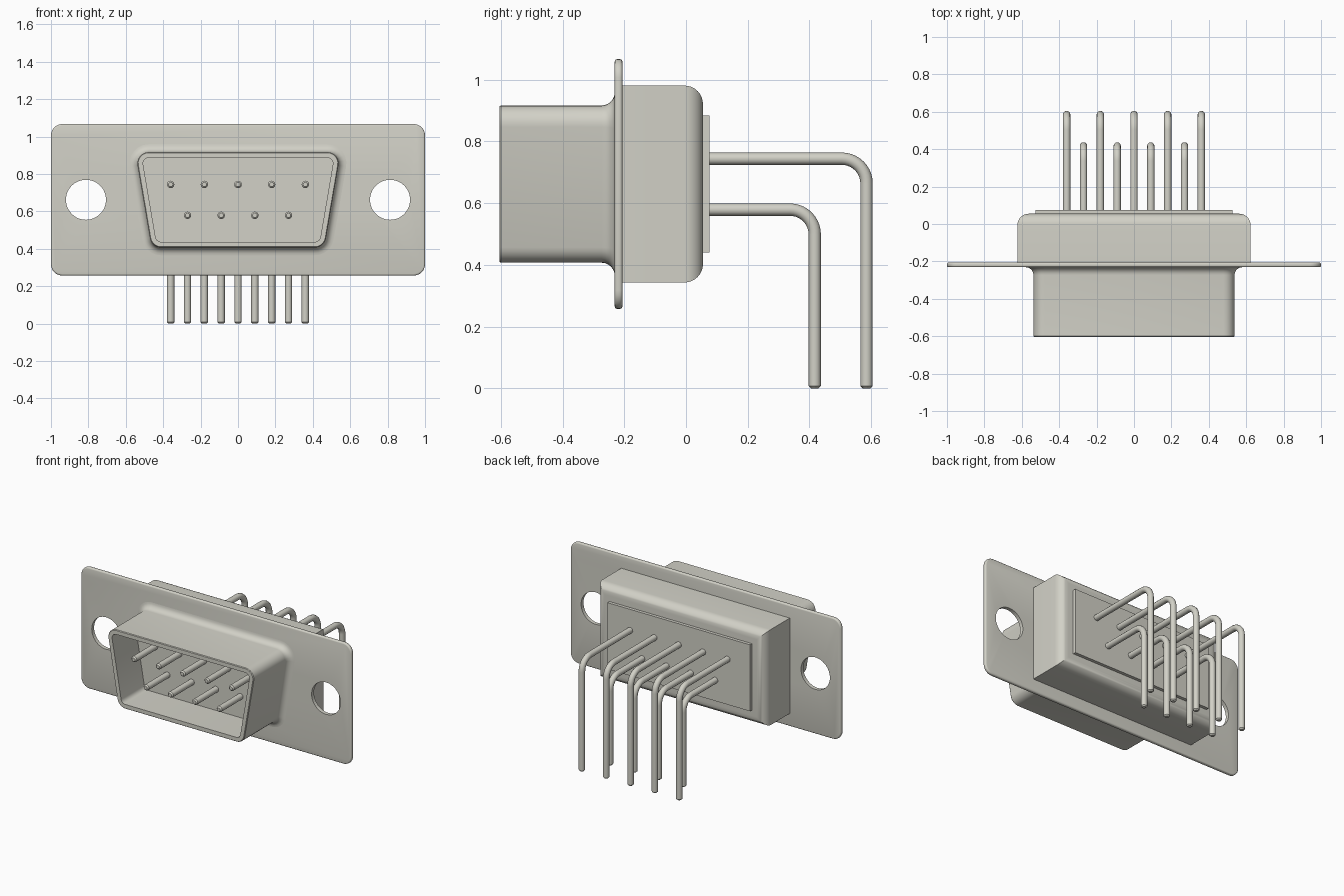
import bpy, bmesh, math
from mathutils import Vector

cube = bpy.data.objects.get("Cube")
if cube:
    bpy.data.objects.remove(cube, do_unlink=True)

metal = bpy.data.materials.new("warm grey metal")
COLOUR = (0.645, 0.638, 0.572, 1.0)
metal.use_nodes = True
metal.diffuse_color = COLOUR
metal.node_tree.nodes["Principled BSDF"].inputs["Base Color"].default_value = COLOUR

MID_Z = 0.662


def rounded(corners, r, steps=6):
    """Round the corners of a convex (x, z) outline."""
    if r <= 0:
        return [Vector(c) for c in corners]
    pts, n = [], len(corners)
    for i in range(n):
        c = Vector(corners[i])
        a = (Vector(corners[i - 1]) - c).normalized()
        b = (Vector(corners[(i + 1) % n]) - c).normalized()
        half = a.angle(b) / 2
        centre = c + (a + b).normalized() * r / math.sin(half)
        start = c + a * r / math.tan(half) - centre
        end = c + b * r / math.tan(half) - centre
        total = math.pi - 2 * half
        for k in range(steps + 1):
            t = k / steps
            v = (start * math.sin((1 - t) * total) + end * math.sin(t * total)) / math.sin(total)
            pts.append(centre + v)
    return pts


def rectangle(w, h, r=0.0, d=0.0):
    """Rectangle outline of half size w, h, grown by d."""
    w, h = w + d, h + d
    return rounded([(-w, MID_Z - h), (w, MID_Z - h), (w, MID_Z + h), (-w, MID_Z + h)], r + d if r else 0)


def d_outline(d):
    """Tapered shell outline, grown by d."""
    lo, hi, slope = 0.407 - d, 0.917 + d, 0.171
    half = lambda z: 0.549 + slope * (z - 0.917) + d * math.hypot(1, slope)
    return rounded([(-half(lo), lo), (half(lo), lo), (half(hi), hi), (-half(hi), hi)], 0.06 + d)


def finish(ob):
    ob.data.materials.clear()
    ob.data.materials.append(metal)
    bpy.ops.object.select_all(action='DESELECT')
    ob.select_set(True)
    bpy.context.view_layer.objects.active = ob
    bpy.ops.object.shade_smooth_by_angle(angle=math.radians(35))


def loft(name, rings):
    """Skin a list of (y, outline) rings and cap both ends."""
    bm = bmesh.new()
    loops = [[bm.verts.new((p.x, y, p.y)) for p in outline] for y, outline in rings]
    n = len(loops[0])
    for a, b in zip(loops, loops[1:]):
        for i in range(n):
            j = (i + 1) % n
            bm.faces.new((a[i], a[j], b[j], b[i]))
    bm.faces.new(loops[0])
    bm.faces.new(loops[-1])
    bmesh.ops.recalc_face_normals(bm, faces=bm.faces)
    mesh = bpy.data.meshes.new(name)
    bm.to_mesh(mesh)
    bm.free()
    ob = bpy.data.objects.new(name, mesh)
    bpy.context.collection.objects.link(ob)
    finish(ob)
    return ob


def quarter(steps):
    return [math.pi / 2 * k / steps for k in range(steps + 1)]


# Mounting flange with softened edges
e = 0.009
edge = [(e * (1 - math.sin(a)), e * (math.cos(a) - 1)) for a in reversed(quarter(3))]
front = [(-0.231 + e * (1 - math.sin(a)), -e * (1 - math.cos(a))) for a in reversed(quarter(3))]
back = [(-0.206 - e * (1 - math.sin(a)), -e * (1 - math.cos(a))) for a in quarter(3)]
flange = loft("mounting_flange",
              [(y, rectangle(1.0, 0.405, 0.06, d)) for y, d in front + back])

# Screw holes cut through the flange
for side in (-1, 1):
    bpy.ops.mesh.primitive_cylinder_add(vertices=48, radius=0.107, depth=0.2,
                                        location=(side * 0.813, -0.22, MID_Z),
                                        rotation=(math.pi / 2, 0, 0))
    cutter = bpy.context.object
    cutter.hide_render = True
    mod = flange.modifiers.new("screw_hole", 'BOOLEAN')
    mod.operation, mod.solver, mod.object = 'DIFFERENCE', 'EXACT', cutter
    bpy.context.view_layer.objects.active = flange
    bpy.ops.object.modifier_apply(modifier=mod.name)
    bpy.data.objects.remove(cutter, do_unlink=True)
finish(flange)

# Hollow front shell, flaring into the flange
f = 0.042
rings = [(-0.222, d_outline(f))]
rings += [(-0.231 - f * (1 - math.cos(a)), d_outline(f * (1 - math.sin(a)))) for a in quarter(6)]
rings += [(-0.600, d_outline(0)), (-0.605, d_outline(-0.004)),
          (-0.605, d_outline(-0.03)), (-0.36, d_outline(-0.03))]
loft("front_shell", rings)

# Rear housing with a rounded back rim
r = 0.06
rings = [(-0.215, rectangle(0.623, 0.319))]
rings += [(0.055 - r + r * math.sin(a), rectangle(0.623, 0.319, 0, r * (math.cos(a) - 1)))
          for a in quarter(8)]
loft("rear_housing", rings)

# Raised insulator pad on the back
loft("rear_pad", [(0.04, rectangle(0.527, 0.222)), (0.076, rectangle(0.527, 0.222))])


# Bent contact pins
def pin(name, x, z, leg_y):
    bend = 0.08
    path = [(-0.590, z, 0.6), (-0.582, z, 1)]
    path += [(leg_y - bend + bend * math.sin(a), z - bend + bend * math.cos(a), 1) for a in quarter(10)]
    path += [(leg_y, 0.008, 1), (leg_y, 0.0, 0.6)]
    curve = bpy.data.curves.new(name, 'CURVE')
    curve.dimensions = '3D'
    curve.bevel_depth = 0.02
    curve.bevel_resolution = 4
    curve.use_fill_caps = True
    spline = curve.splines.new('POLY')
    spline.points.add(len(path) - 1)
    for p, (y, pz, radius) in zip(spline.points, path):
        p.co = (x, y, pz, 1)
        p.radius = radius
    ob = bpy.data.objects.new(name, curve)
    bpy.context.collection.objects.link(ob)
    bpy.ops.object.select_all(action='DESELECT')
    ob.select_set(True)
    bpy.context.view_layer.objects.active = ob
    bpy.ops.object.convert(target='MESH')
    finish(bpy.context.object)


for row, count, z, leg_y in (("upper", 5, 0.744, 0.585), ("lower", 4, 0.579, 0.417)):
    for i in range(count):
        pin(f"{row}_pin_{i + 1}", (i - (count - 1) / 2) * 0.18, z, leg_y)
